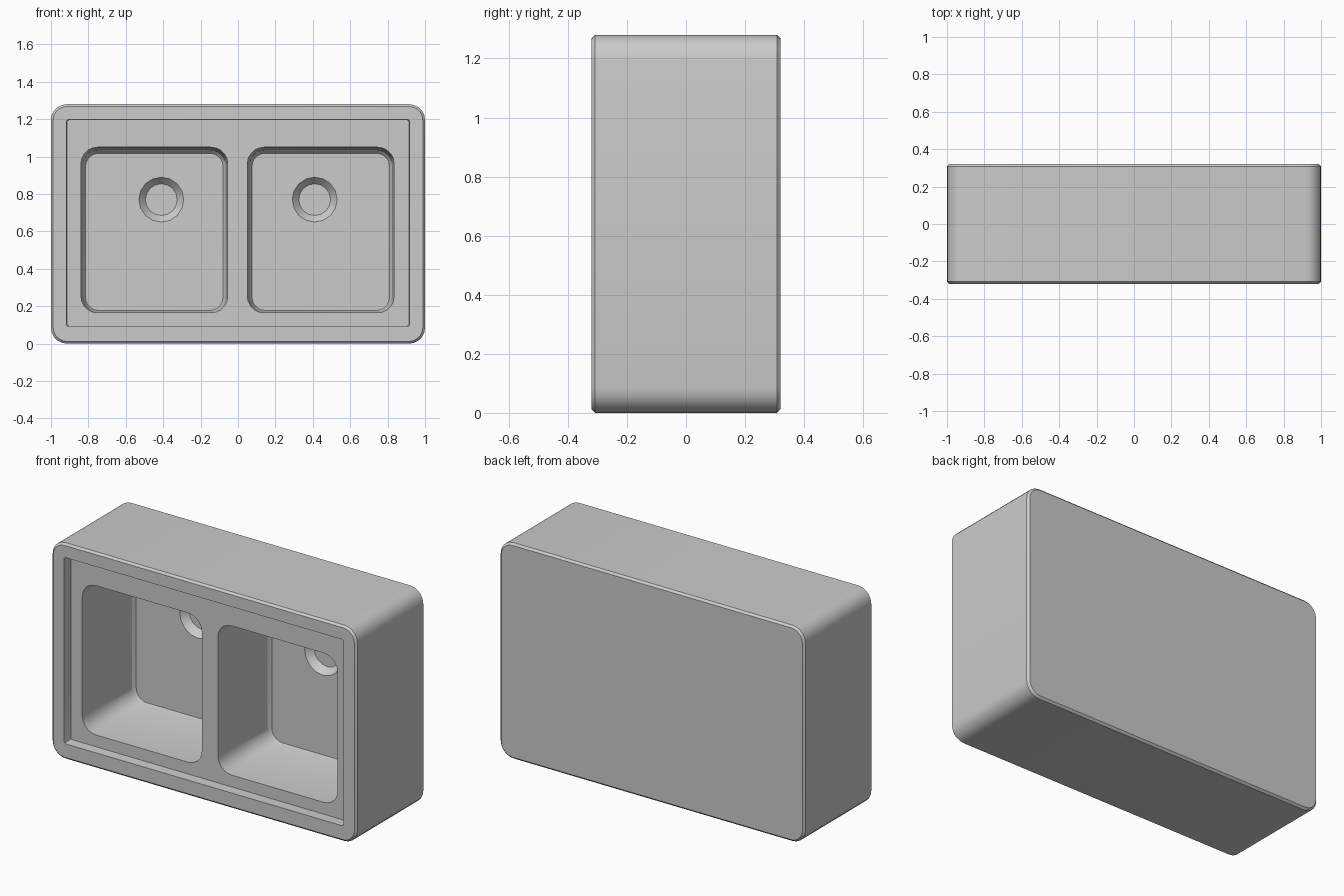
import bpy, bmesh, math

if "Cube" in bpy.data.objects:
    bpy.data.objects.remove(bpy.data.objects["Cube"])


def outline(x0, x1, z0, z1, r, n=5):
    """Rounded rectangle in the XZ plane, counter-clockwise seen from the front."""
    pts = []
    for cx, cz, a0 in ((x1 - r, z1 - r, 0), (x0 + r, z1 - r, 90),
                       (x0 + r, z0 + r, 180), (x1 - r, z0 + r, 270)):
        for i in range(n + 1):
            a = math.radians(a0 + 90 * i / n)
            pts.append((cx + r * math.cos(a), cz + r * math.sin(a)))
    return pts


def circle(cx, cz, r, n=16):
    return [(cx + r * math.cos(2 * math.pi * i / n),
             cz + r * math.sin(2 * math.pi * i / n)) for i in range(n)]


def loft(name, sections):
    """Closed solid through (y, outline) sections, ordered front to back."""
    bm = bmesh.new()
    rings = [[bm.verts.new((x, y, z)) for x, z in pts] for y, pts in sections]
    n = len(rings[0])
    for a, b in zip(rings, rings[1:]):
        for i in range(n):
            j = (i + 1) % n
            bm.faces.new((a[i], b[i], b[j], a[j]))
    bm.faces.new(rings[0])
    bm.faces.new(rings[-1][::-1])
    bmesh.ops.recalc_face_normals(bm, faces=bm.faces)
    me = bpy.data.meshes.new(name)
    bm.to_mesh(me)
    bm.free()
    ob = bpy.data.objects.new(name, me)
    bpy.context.collection.objects.link(ob)
    return ob


# Outer block with rounded corners and softened front and back edges
W, D, H, E = 1.0, 0.32, 1.28, 0.012
full = outline(-W, W, 0, H, 0.085)
inset = outline(-W + E, W - E, E, H - E, 0.085 - E)
sink = loft("sink_body", [(-D, inset), (-D + E, full), (D - E, full), (D, inset)])

# Shallow recess inside the front rim
LEDGE, FLOOR = -0.26, 0.21
cutters = [loft("rim_recess_cutter", [(-0.4, outline(-0.92, 0.92, 0.09, 1.20, 0.01, 2)),
                                      (LEDGE, outline(-0.915, 0.915, 0.095, 1.195, 0.01, 2))])]

# Two basins, each with a drain in its floor
for side, x0, x1, dx in (("left", -0.84, -0.055, -0.41), ("right", 0.05, 0.835, 0.41)):
    def ring(t, r):
        return outline(x0 + t, x1 - t, 0.165 + t * 0.5, 1.05 - t * 1.3, r)
    cutters.append(loft(side + "_basin_cutter", [
        (-0.29, ring(0, 0.09)), (LEDGE + 0.01, ring(0, 0.09)),
        (FLOOR - 0.02, ring(0.012, 0.08)), (FLOOR, ring(0.025, 0.07))]))
    cutters.append(loft(side + "_drain_cutter", [
        (FLOOR - 0.03, circle(dx, 0.77, 0.12)), (FLOOR, circle(dx, 0.77, 0.12)),
        (FLOOR + 0.04, circle(dx, 0.77, 0.085))]))

bpy.context.view_layer.objects.active = sink
sink.select_set(True)
for c in cutters:
    c.hide_render = True
    m = sink.modifiers.new(c.name, 'BOOLEAN')
    m.operation, m.solver, m.object = 'DIFFERENCE', 'EXACT', c
    bpy.ops.object.modifier_apply(modifier=m.name)
    bpy.data.objects.remove(c, do_unlink=True)

bpy.ops.object.shade_smooth_by_angle(angle=math.radians(30))
